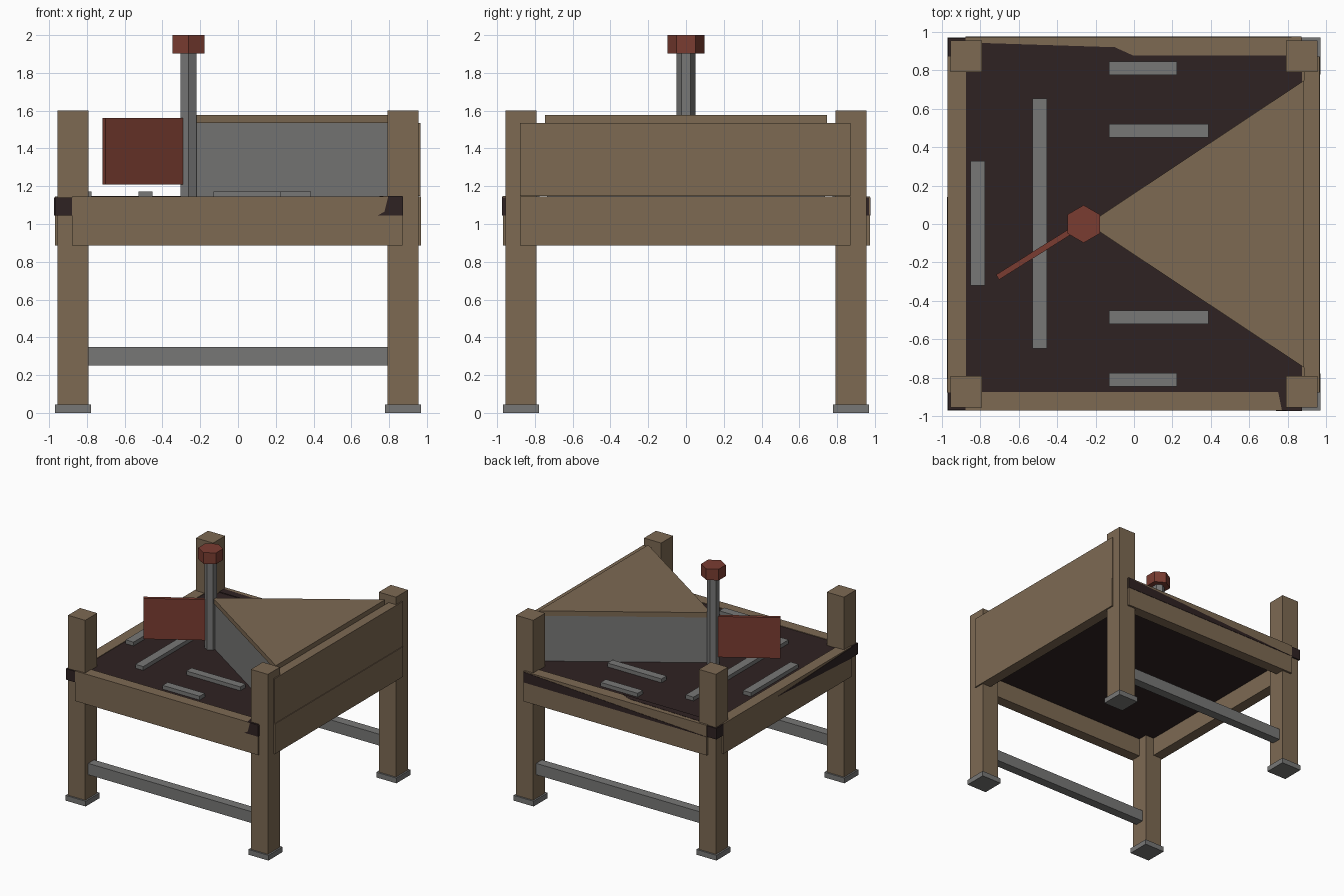
import bpy, bmesh, math
from mathutils import Vector

if "Cube" in bpy.data.objects:
    bpy.data.objects.remove(bpy.data.objects["Cube"])


def material(name, rgb):
    m = bpy.data.materials.new(name)
    m.diffuse_color = (*rgb, 1)
    m.use_nodes = True
    m.node_tree.nodes["Principled BSDF"].inputs["Base Color"].default_value = m.diffuse_color
    return m


WOOD = material("tan wood", (0.205, 0.142, 0.086))
GREY = material("grey metal", (0.185, 0.185, 0.182))
RED = material("dull red", (0.195, 0.046, 0.031))
DARK = material("dark brown", (0.028, 0.016, 0.016))


def prism(name, points, depth, mat):
    """Extrude a flat 3D polygon along the depth vector."""
    bm = bmesh.new()
    face = bm.faces.new([bm.verts.new(p) for p in points])
    res = bmesh.ops.extrude_face_region(bm, geom=[face], use_keep_orig=True)
    moved = [g for g in res["geom"] if isinstance(g, bmesh.types.BMVert)]
    bmesh.ops.translate(bm, verts=moved, vec=Vector(depth))
    bmesh.ops.recalc_face_normals(bm, faces=bm.faces[:])
    me = bpy.data.meshes.new(name)
    bm.to_mesh(me)
    bm.free()
    me.materials.append(mat)
    ob = bpy.data.objects.new(name, me)
    bpy.context.collection.objects.link(ob)
    return ob


def box(name, x, y, z, mat):
    pts = [(x[0], y[0], z[0]), (x[1], y[0], z[0]), (x[1], y[1], z[0]), (x[0], y[1], z[0])]
    return prism(name, pts, (0, 0, z[1] - z[0]), mat)


def hexagon(name, centre, r, z, mat):
    # corners point along y
    pts = [(centre[0] + r * math.sin(i * math.pi / 3),
            centre[1] + r * math.cos(i * math.pi / 3), z[0]) for i in range(6)]
    return prism(name, pts, (0, 0, z[1] - z[0]), mat)


# Corner posts and their feet
for sx, side in ((-1, "left"), (1, "right")):
    for sy, end in ((-1, "front"), (1, "back")):
        cx, cy = sx * 0.874, sy * 0.874
        box(f"{end}_{side}_post", (cx - 0.082, cx + 0.082), (cy - 0.082, cy + 0.082), (0.02, 1.6), WOOD)
        box(f"{end}_{side}_foot", (cx - 0.096, cx + 0.096), (cy - 0.096, cy + 0.096), (0, 0.045), GREY)

# Lower stretchers along x
for sy, end in ((-1, "front"), (1, "back")):
    cy = sy * 0.875
    box(f"{end}_stretcher", (-0.8, 0.8), (cy - 0.04, cy + 0.04), (0.25, 0.348), GREY)

# Frame boards
span, rim = (-0.878, 0.872), (0.885, 1.145)
box("front_board", span, (-0.97, -0.875), rim, WOOD)
box("back_board", span, (0.878, 0.973), rim, WOOD)
box("left_board", (-0.97, -0.875), span, rim, WOOD)
box("right_board", (0.875, 0.968), span, rim, WOOD)
box("right_upper_panel", (0.885, 0.965), span, (1.147, 1.535), WOOD)

# Floor plate, its ends showing at the corners
box("floor", (-0.968, 0.874), (-0.968, 0.968), (1.045, 1.14), DARK)

# Slivers where the floor shows through the boards
prism("back_floor_edge", [(0.872, 0.971, 1.14), (0.872, 0.971, 1.05), (-0.878, 0.971, 1.045)],
      (0, 0.005, 0), DARK)
prism("left_floor_edge", [(-0.968, -0.878, 1.14), (-0.968, -0.878, 1.045), (-0.968, 0.14, 1.1)],
      (-0.005, 0, 0), DARK)
prism("front_floor_edge", [(0.795, -0.968, 1.145), (0.874, -0.968, 1.145), (0.874, -0.968, 1.045),
                           (0.74, -0.968, 1.045), (0.775, -0.968, 1.065)], (0, -0.005, 0), DARK)
prism("back_floor_top", [(-0.878, 0.875, 1.142), (0, 0.875, 1.142), (-0.1, 0.92, 1.142),
                         (-0.878, 0.945, 1.142)], (0, 0, 0.005), DARK)
prism("front_floor_top", [(0.75, -0.872, 1.142), (0.872, -0.872, 1.142), (0.872, -0.97, 1.142),
                          (0.77, -0.97, 1.142)], (0, 0, 0.005), DARK)

# Triangular chamber: grey walls under a tan lid
prism("chamber_walls", [(-0.225, 0, 1.135), (0.885, 0.737, 1.135), (0.885, -0.737, 1.135)],
      (0, 0, 0.4), GREY)
prism("chamber_lid", [(-0.24, 0, 1.535), (0.885, 0.747, 1.535), (0.885, -0.747, 1.535)],
      (0, 0, 0.042), WOOD)

# Rails lying on the floor
rails = [(-0.85, -0.775, -0.32, 0.328), (-0.528, -0.453, -0.648, 0.652)]
for s in (-1, 1):
    rails += [(-0.13, 0.225, s * 0.81 - 0.035, s * 0.81 + 0.035),
              (-0.13, 0.387, s * 0.485 - 0.035, s * 0.485 + 0.035)]
for i, (x0, x1, y0, y1) in enumerate(rails):
    box(f"floor_rail_{i + 1}", (x0, x1), (y0, y1), (1.135, 1.173), GREY)

# Spindle, cap and swinging paddle
axis = Vector((-0.262, 0, 0))
hexagon("spindle", axis, 0.049, (1.135, 1.91), GREY)
hexagon("spindle_cap", axis, 0.098, (1.903, 2.0), RED)
start, tip = Vector((-0.285, -0.01, 1.208)), Vector((-0.71, -0.277, 1.208))
side = Vector((-(tip - start).y, (tip - start).x, 0)).normalized() * 0.015
prism("paddle", [start - side, tip - side, tip + side, start + side], (0, 0, 0.352), RED)
